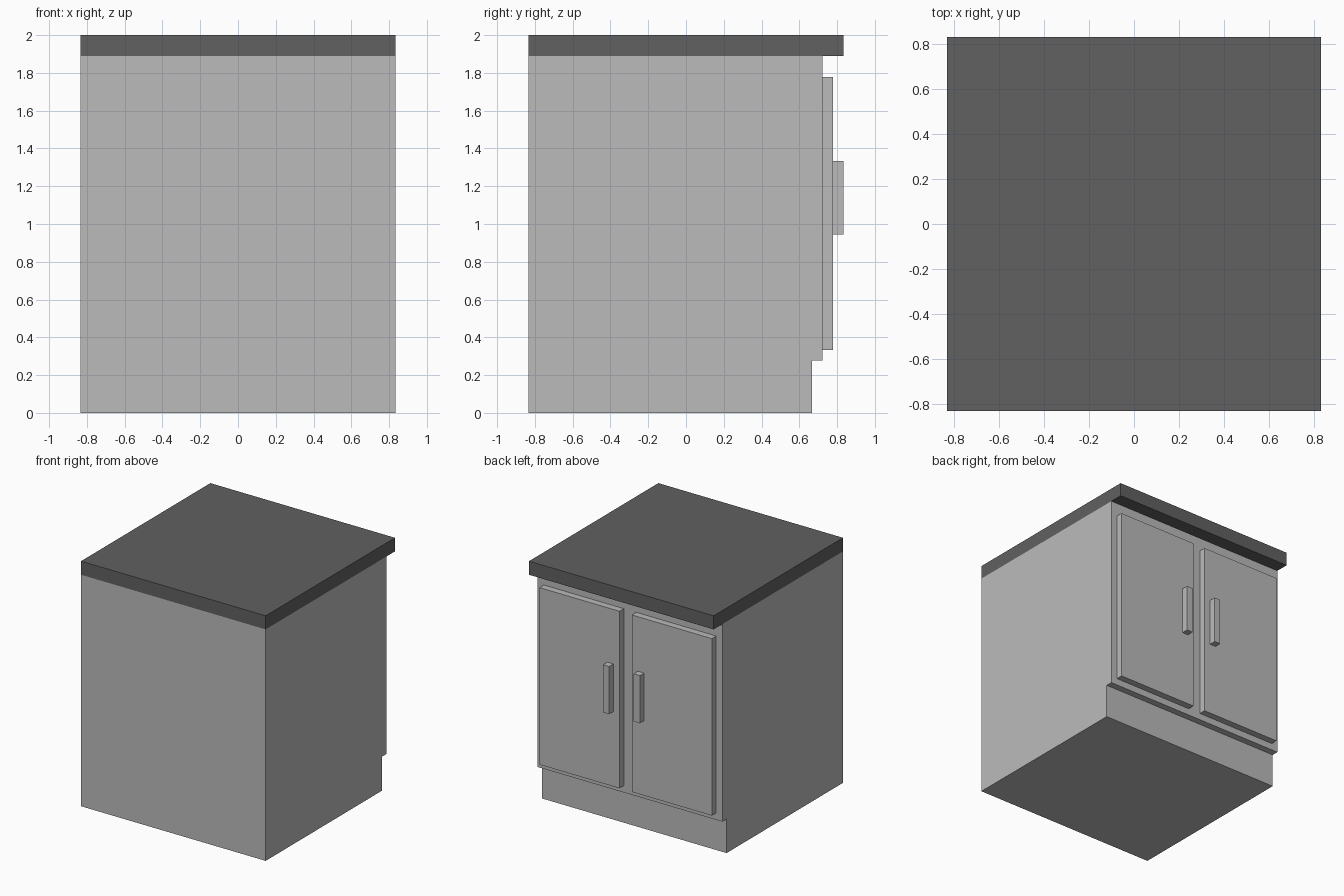
import bpy, bmesh

if "Cube" in bpy.data.objects:
    bpy.data.objects.remove(bpy.data.objects["Cube"])

U = 1 / 18  # design grid: the cabinet is 36 units tall, 30 wide and deep


def material(name, value):
    m = bpy.data.materials.new(name)
    m.diffuse_color = (value, value, value, 1)
    m.use_nodes = True
    m.node_tree.nodes["Principled BSDF"].inputs["Base Color"].default_value = m.diffuse_color
    return m


light_grey = material("light grey", 0.497)
dark_grey = material("dark grey", 0.119)


def extrude_profile(name, yz, x0, x1, mat):
    """Extrude a side profile (y, z in units) from x0 to x1."""
    bm = bmesh.new()
    face = bm.faces.new([bm.verts.new((x0 * U, y * U, z * U)) for y, z in yz])
    out = bmesh.ops.extrude_face_region(bm, geom=[face])
    moved = [g for g in out["geom"] if isinstance(g, bmesh.types.BMVert)]
    bmesh.ops.translate(bm, verts=moved, vec=((x1 - x0) * U, 0, 0))
    bmesh.ops.recalc_face_normals(bm, faces=bm.faces)
    me = bpy.data.meshes.new(name)
    bm.to_mesh(me)
    bm.free()
    me.materials.append(mat)
    ob = bpy.data.objects.new(name, me)
    bpy.context.collection.objects.link(ob)
    return ob


def box(name, x, y, z, mat):
    yz = [(y[0], z[0]), (y[1], z[0]), (y[1], z[1]), (y[0], z[1])]
    return extrude_profile(name, yz, x[0], x[1], mat)


# Cabinet body with the recessed toe kick
body = [(-15, 0), (12, 0), (12, 5), (13, 5), (13, 34), (-15, 34)]
extrude_profile("cabinet_body", body, -15, 15, light_grey)

# Worktop overhanging the door side
box("worktop", (-15, 15), (-15, 15), (34, 36), dark_grey)

# Pair of doors with bar handles near the middle
for side, s in (("left", 1), ("right", -1)):
    box(side + "_door", sorted((s * 1, s * 14)), (13, 14), (6, 32), light_grey)
    box(side + "_handle", sorted((s * 2, s * 3)), (14, 15), (17, 24), light_grey)
